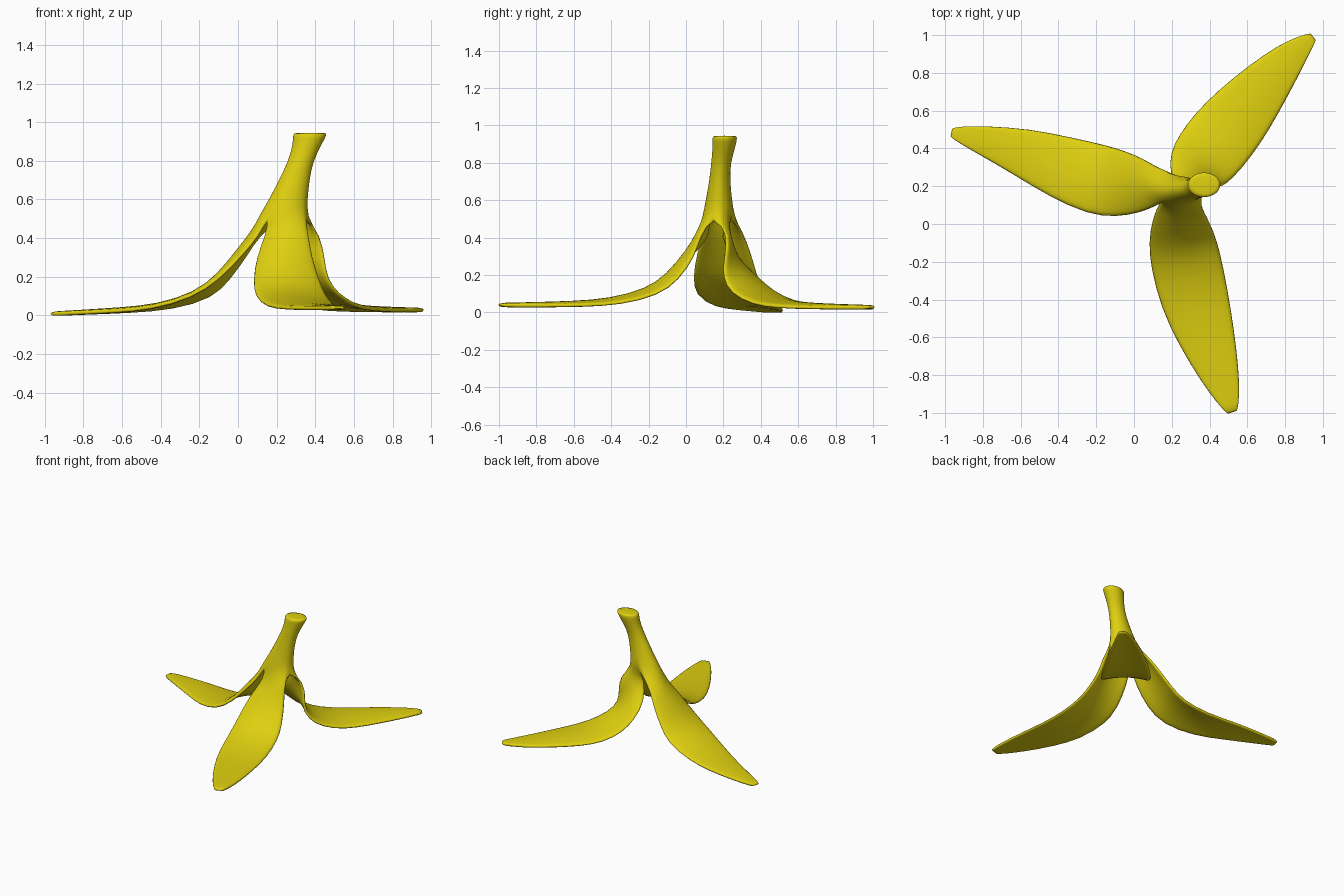
import bpy, bmesh, math
from mathutils import Vector

cube = bpy.data.objects.get("Cube")
if cube:
    bpy.data.objects.remove(cube)

SEG = 8  # faces across each peel strip

yellow = bpy.data.materials.new("banana yellow")
yellow.use_nodes = True
yellow.diffuse_color = (0.74, 0.63, 0.005, 1)
yellow.node_tree.nodes["Principled BSDF"].inputs["Base Color"].default_value = yellow.diffuse_color

# Stem rings, top to bottom: centre x, y, z, radius x, y
STEM = [(.373, .208, .945, .08, .058), (.373, .208, .94, .09, .068),
        (.36, .205, .89, .076, .062), (.325, .186, .8, .064, .051),
        (.29, .18, .7, .08, .056), (.26, .176, .6, .1, .071),
        (.235, .175, .52, .125, .085)]

# Peel strips: start and end angle on the stem, then crown x, y, z, half width
PEELS = [
    (87, 230, [(.07, .2, .44, .115), (0, .205, .35, .15), (-.1, .215, .22, .18),
               (-.2, .235, .125, .195), (-.4, .305, .06, .17), (-.6, .385, .042, .13),
               (-.8, .443, .03, .08), (-.91, .472, .023, .05), (-.97, .485, .02, .025)]),
    (230, 338, [(.245, .06, .43, .122), (.24, 0, .335, .148), (.255, -.1, .205, .18),
                (.275, -.2, .13, .192), (.32, -.4, .075, .187), (.385, -.6, .062, .155),
                (.455, -.8, .056, .108), (.5, -.93, .053, .065), (.522, -1, .052, .028)]),
    (338, 447, [(.33, .24, .42, .1), (.325, .272, .3, .14), (.345, .315, .21, .167),
                (.39, .367, .135, .187), (.475, .475, .075, .192), (.58, .6, .055, .175),
                (.71, .755, .048, .135), (.83, .888, .043, .09), (.905, .957, .041, .052),
                (.95, .993, .04, .025)]),
]


def bridge(bm, upper, lower):
    """Join two rows of points with quads facing outwards."""
    for j in range(len(upper) - 1):
        bm.faces.new((upper[j], lower[j], lower[j + 1], upper[j + 1]))


bm = bmesh.new()

# Stem, with its rings divided where the strips split
angles = [math.radians(a + (b - a) * k / SEG) for a, b, _ in PEELS for k in range(SEG)]
rings = [[bm.verts.new((x + rx * math.cos(a), y + ry * math.sin(a), z)) for a in angles]
         for x, y, z, rx, ry in STEM]
bm.faces.new(rings[0])
for upper, lower in zip(rings, rings[1:]):
    bridge(bm, upper + upper[:1], lower + lower[:1])

# Strips that fold away from the last stem ring
split = rings[-1] + rings[-1][:1]
for n, (_, _, path) in enumerate(PEELS):
    row = split[n * SEG:(n + 1) * SEG + 1]
    crown = [row[SEG // 2].co.copy()] + [Vector(p[:3]) for p in path]
    for i, (_, _, z, width) in enumerate(path, 1):
        along = (crown[min(i + 1, len(path))] - crown[i - 1]).normalized()
        side = Vector((-along.y, along.x, 0)).normalized()
        out = along.cross(side)
        new = []
        for k in range(SEG + 1):
            t = 2 * k / SEG - 1
            drop = width * (.06 + .6 * z) * t * t
            new.append(bm.verts.new(crown[i] + side * width * t - out * drop))
        bridge(bm, row, new)
        row = new

mesh = bpy.data.meshes.new("banana_peel")
bm.to_mesh(mesh)
bm.free()
mesh.materials.append(yellow)
peel = bpy.data.objects.new("banana_peel", mesh)
bpy.context.collection.objects.link(peel)
for poly in mesh.polygons:
    poly.use_smooth = True

# Skin thickness and rounding
skin = peel.modifiers.new("skin", 'SOLIDIFY')
skin.thickness = .022
skin.offset = -1
soft = peel.modifiers.new("rounding", 'SUBSURF')
soft.levels = soft.render_levels = 1
